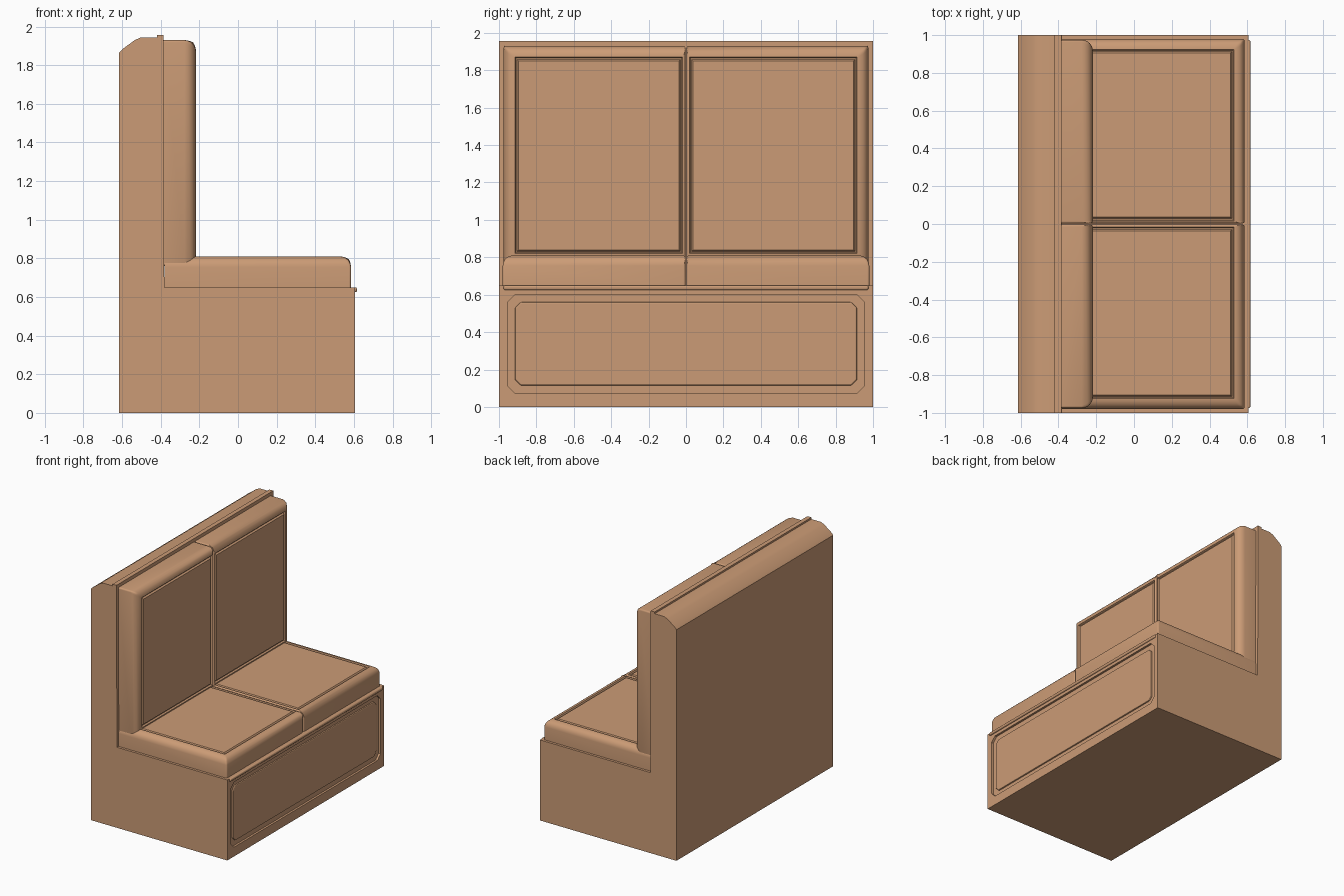
import bpy, bmesh
from mathutils import Vector

if "Cube" in bpy.data.objects:
    bpy.data.objects.remove(bpy.data.objects["Cube"])

mat = bpy.data.materials.new("tan_leather")
mat.diffuse_color = (0.6, 0.33, 0.18, 1)
mat.use_nodes = True
mat.node_tree.nodes["Principled BSDF"].inputs["Base Color"].default_value = mat.diffuse_color


def make_obj(name, bm):
    bmesh.ops.recalc_face_normals(bm, faces=bm.faces)
    me = bpy.data.meshes.new(name)
    bm.to_mesh(me)
    bm.free()
    ob = bpy.data.objects.new(name, me)
    bpy.context.collection.objects.link(ob)
    me.materials.append(mat)
    return ob


def activate(ob):
    bpy.ops.object.select_all(action='DESELECT')
    ob.select_set(True)
    bpy.context.view_layer.objects.active = ob


def smooth(ob, angle=0.6):
    activate(ob)
    bpy.ops.object.shade_smooth_by_angle(angle=angle)


def box_bm(lo, hi):
    bm = bmesh.new()
    bmesh.ops.create_cube(bm, size=2)
    for v in bm.verts:
        v.co = Vector([(l + h) / 2 + c * (h - l) / 2 for c, l, h in zip(v.co, lo, hi)])
    return bm


def prism(name, pts, vec):
    bm = bmesh.new()
    f = bm.faces.new([bm.verts.new(p) for p in pts])
    r = bmesh.ops.extrude_face_region(bm, geom=[f])
    bmesh.ops.translate(bm, vec=vec, verts=[g for g in r['geom'] if isinstance(g, bmesh.types.BMVert)])
    return make_obj(name, bm)


def octagon(x, y, z0, z1, c):
    return [(x, -y, z0 + c), (x, -y + c, z0), (x, y - c, z0), (x, y, z0 + c),
            (x, y, z1 - c), (x, y - c, z1), (x, -y + c, z1), (x, -y, z1 - c)]


def cushion(name, lo, hi, axis, side, radius):
    bm = box_bm(lo, hi)
    lay = bm.edges.layers.float.new("bevel_weight_edge")
    for e in bm.edges:
        m = (e.verts[0].co + e.verts[1].co) / 2
        n = [round((m[i] - (lo[i] + hi[i]) / 2) / (hi[i] - lo[i]) * 2) for i in range(3)]
        inner = n[1] == -side
        if n[axis] == 1:
            e[lay] = 0.25 if inner else 1
        elif n[axis] == 0:
            e[lay] = 0.2
        if axis == 2 and n[0] == -1:
            e[lay] = 0
    ob = make_obj(name, bm)
    activate(ob)
    b = ob.modifiers.new("round", 'BEVEL')
    b.limit_method, b.width, b.segments = 'WEIGHT', radius, 6
    bpy.ops.object.modifier_apply(modifier="round")
    # stitched groove around the padded face
    bm = bmesh.new()
    bm.from_mesh(ob.data)
    face = max((f for f in bm.faces if f.normal[axis] > 0.99), key=lambda f: f.calc_area())
    for t, d in ((0.008, -0.012), (0.008, 0.0), (0.012, 0.012)):
        bmesh.ops.inset_region(bm, faces=[face], thickness=t, depth=d)
    bm.to_mesh(ob.data)
    bm.free()
    smooth(ob)


# back panel with sloped rear top edge and trim strip step
profile = [(-0.615, 0), (-0.615, 1.865), (-0.60, 1.882), (-0.535, 1.93), (-0.505, 1.943),
           (-0.42, 1.943), (-0.42, 1.957), (-0.385, 1.957), (-0.385, 1.9), (-0.38, 0)]
smooth(prism("back_panel", [(x, -1, z) for x, z in profile], (0, 2, 0)), 0.45)

# base box with moulded front panel
base = make_obj("base", box_bm((-0.385, -1, 0), (0.605, 1, 0.65)))
cutter = prism("panel_cutter", octagon(0.588, 0.955, 0.075, 0.60, 0.04), (0.1, 0, 0))
cutter.hide_render = True
activate(base)
bo = base.modifiers.new("recess", 'BOOLEAN')
bo.object, bo.operation, bo.solver = cutter, 'DIFFERENCE', 'EXACT'
bpy.ops.object.modifier_apply(modifier="recess")
bpy.data.objects.remove(cutter)
panel = prism("front_panel", octagon(0.58, 0.915, 0.115, 0.56, 0.03), (0.019, 0, 0))
bv = panel.modifiers.new("edge", 'BEVEL')
bv.width, bv.segments = 0.008, 2

# bead along the top front edge of the base
bead = make_obj("front_bead", box_bm((0.595, -0.975, 0.625), (0.616, 0.975, 0.65)))
bv = bead.modifiers.new("round", 'BEVEL')
bv.width, bv.segments = 0.009, 3
smooth(bead)

# paired seat and back cushions
for side, label in ((-1, "near"), (1, "far")):
    y0, y1 = sorted((side * 0.003, side * 0.98))
    cushion("seat_cushion_" + label, (-0.38, y0, 0.645), (0.585, y1, 0.81), 2, side, 0.055)
    y0, y1 = sorted((side * 0.003, side * 0.975))
    cushion("back_cushion_" + label, (-0.385, y0, 0.76), (-0.217, y1, 1.93), 0, side, 0.06)
